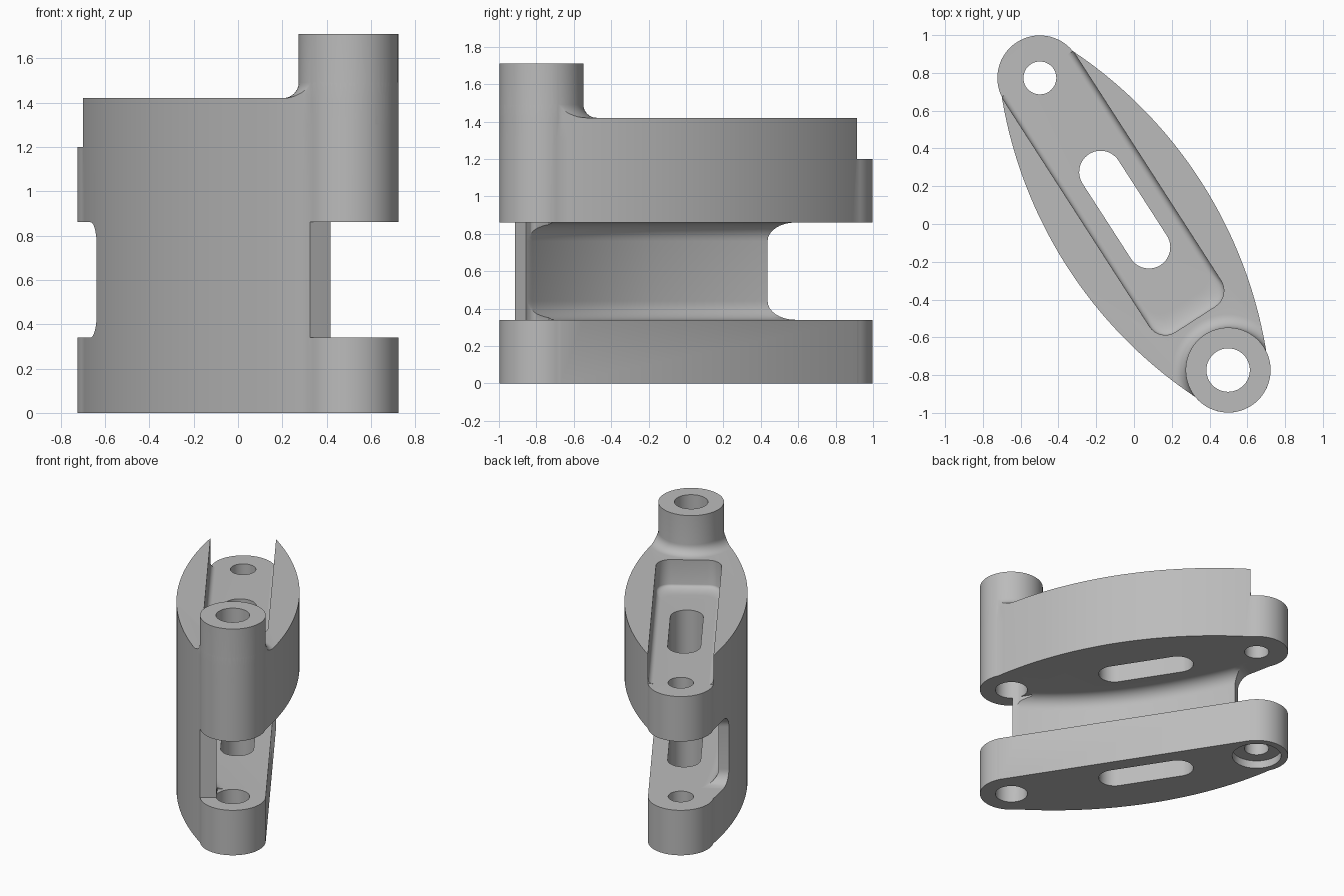
import bpy, bmesh
from math import sin, cos, pi, sqrt, radians

if "Cube" in bpy.data.objects:
    bpy.data.objects.remove(bpy.data.objects["Cube"], do_unlink=True)

AXIS = radians(-57.2)   # direction of the long axis in plan
C, R = 0.92, 0.225      # boss distance from centre, boss radius
TIP, BULGE = 0.945, 0.42
BASE, GAP, FLOOR, TOP, PEAK = 0.34, 0.86, 1.2, 1.42, 1.71

metal = bpy.data.materials.new("plain grey metal")
metal.use_nodes = True
grey = (0.5, 0.5, 0.5, 1)
metal.diffuse_color = grey
metal.node_tree.nodes["Principled BSDF"].inputs["Base Color"].default_value = grey


def stack(name, levels):
    """Solid through equal-length outlines, given as (outline, z)."""
    bm = bmesh.new()
    rings = [[bm.verts.new((x, y, z)) for x, y in pts] for pts, z in levels]
    n = len(rings[0])
    for a, b in zip(rings, rings[1:]):
        for i in range(n):
            j = (i + 1) % n
            bm.faces.new((a[i], a[j], b[j], b[i]))
    bm.faces.new(rings[0][::-1])
    bm.faces.new(rings[-1])
    bmesh.ops.recalc_face_normals(bm, faces=bm.faces)
    me = bpy.data.meshes.new(name)
    bm.to_mesh(me)
    bm.free()
    me.materials.append(metal)
    ob = bpy.data.objects.new(name, me)
    bpy.context.collection.objects.link(ob)
    return ob


def prism(name, pts, z0, z1):
    return stack(name, [(pts, z0), (pts, z1)])


def arc(cx, cy, r, a0, a1, n):
    return [(cx + r * cos(a0 + (a1 - a0) * i / n), cy + r * sin(a0 + (a1 - a0) * i / n))
            for i in range(n + 1)]


def circle(cx, r):
    return arc(cx, 0, r, 0, 2 * pi, 64)[:-1]


def rect(x0, x1, y0, y1):
    return [(x0, y0), (x1, y0), (x1, y1), (x0, y1)]


def combine(target, tool, mode):
    mod = target.modifiers.new(mode, 'BOOLEAN')
    mod.operation, mod.object, mod.solver = mode, tool, 'EXACT'
    bpy.context.view_layer.objects.active = target
    bpy.ops.object.modifier_apply(modifier=mod.name)
    bpy.data.objects.remove(tool, do_unlink=True)


def cove(r, n=8):
    """Fillet steps as (inset, height) from a floor upward."""
    return [(r - r * sin(pi / 2 * i / n), r - r * cos(pi / 2 * i / n)) for i in range(n + 1)]


# Lens-shaped plan with round ends
tip_v = sqrt(R * R - (TIP - C) ** 2)
rad = (TIP ** 2 + (BULGE - tip_v) ** 2) / (2 * (BULGE - tip_v))


def side(u):
    return BULGE - rad + sqrt(rad * rad - u * u)


us = [TIP - 2 * TIP * i / 48 for i in range(49)]
a = math_a = pi / 2 - (TIP - C) / R
upper = [(u, side(u)) for u in us]
left_end = arc(-C, 0, R, pi - a, pi + a, 32)[1:-1]
lower = [(-u, -side(u)) for u in us]
right_end = arc(C, 0, R, -a, a, 32)[1:-1]
plan = upper + left_end + lower + right_end

body = prism("clamp_body", plan, 0, TOP)


# Side recess between the plates, with coved wall
def recess(d):
    end = -0.68 - d
    pts = [(end, -1)]
    for i in range(33):
        u = end + (1.0 - end) * i / 32
        wall = 0.2 * (u / TIP) ** 2 if u > 0 else 0.06 * (u / 0.68) ** 2
        pts.append((u, -0.31 + wall + d))
    return pts + [(1.4, 0), (1.4, 1), (-1.6, 1), (-1.6, -1)]


steps = cove(0.1)
levels = [(recess(d), BASE + h) for d, h in steps]
levels += [(recess(d), GAP - h) for d, h in reversed(steps)]
combine(body, stack("recess_cutter", levels), 'DIFFERENCE')
combine(body, prism("tip_cutter", rect(TIP, 1.5, -1, 1), BASE, GAP), 'DIFFERENCE')
combine(body, prism("corner_cutter", rect(0.8, 1.5, -0.11, 1), BASE, GAP), 'DIFFERENCE')

# Straight edge on the lower plate
combine(body, prism("edge_cutter", rect(-1, 1, R, 1), -0.1, 0.6), 'DIFFERENCE')


# Open channel in the top
def channel(d):
    h, end, r = R - d, 0.6 - 3 * d, 0.1
    return ([(-1.4, -h)] + arc(end - r, -h + r, r, -pi / 2, 0, 8)
            + arc(end - r, h - r, r, 0, pi / 2, 8) + [(-1.4, h)])


levels = [(channel(d), FLOOR + h) for d, h in cove(0.035)] + [(channel(0), 2)]
combine(body, stack("channel_cutter", levels), 'DIFFERENCE')
combine(body, prism("step_cutter", rect(-1.5, -TIP, -1, 1), FLOOR, 2), 'DIFFERENCE')

# Tall boss with a flared foot kept inside the plan
flare = [(circle(C, R + 0.07), 1.3)]
flare += [(circle(C, R + d), TOP + h) for d, h in cove(0.07)]
flare += [(circle(C, R), PEAK)]
boss = stack("tall_boss", flare)
combine(boss, prism("plan_mask", plan, 1.25, 2), 'INTERSECT')
combine(body, boss, 'UNION')

# Bores, counterbore and slot
slot = arc(0.146, 0, 0.113, -pi / 2, pi / 2, 24) + arc(-0.327, 0, 0.113, pi / 2, 3 * pi / 2, 24)
for name, pts, z1 in (("large_bore", circle(C, 0.115), 2),
                      ("small_bore", circle(-C, 0.087), 2),
                      ("counterbore", circle(-C, 0.175), 0.06),
                      ("slot", slot, 2)):
    combine(body, prism(name, pts, -0.1, z1), 'DIFFERENCE')

# Turn into place and shade
body.rotation_euler.z = AXIS
bpy.ops.object.select_all(action='DESELECT')
body.select_set(True)
bpy.context.view_layer.objects.active = body
bpy.ops.object.shade_smooth_by_angle(angle=radians(30))
